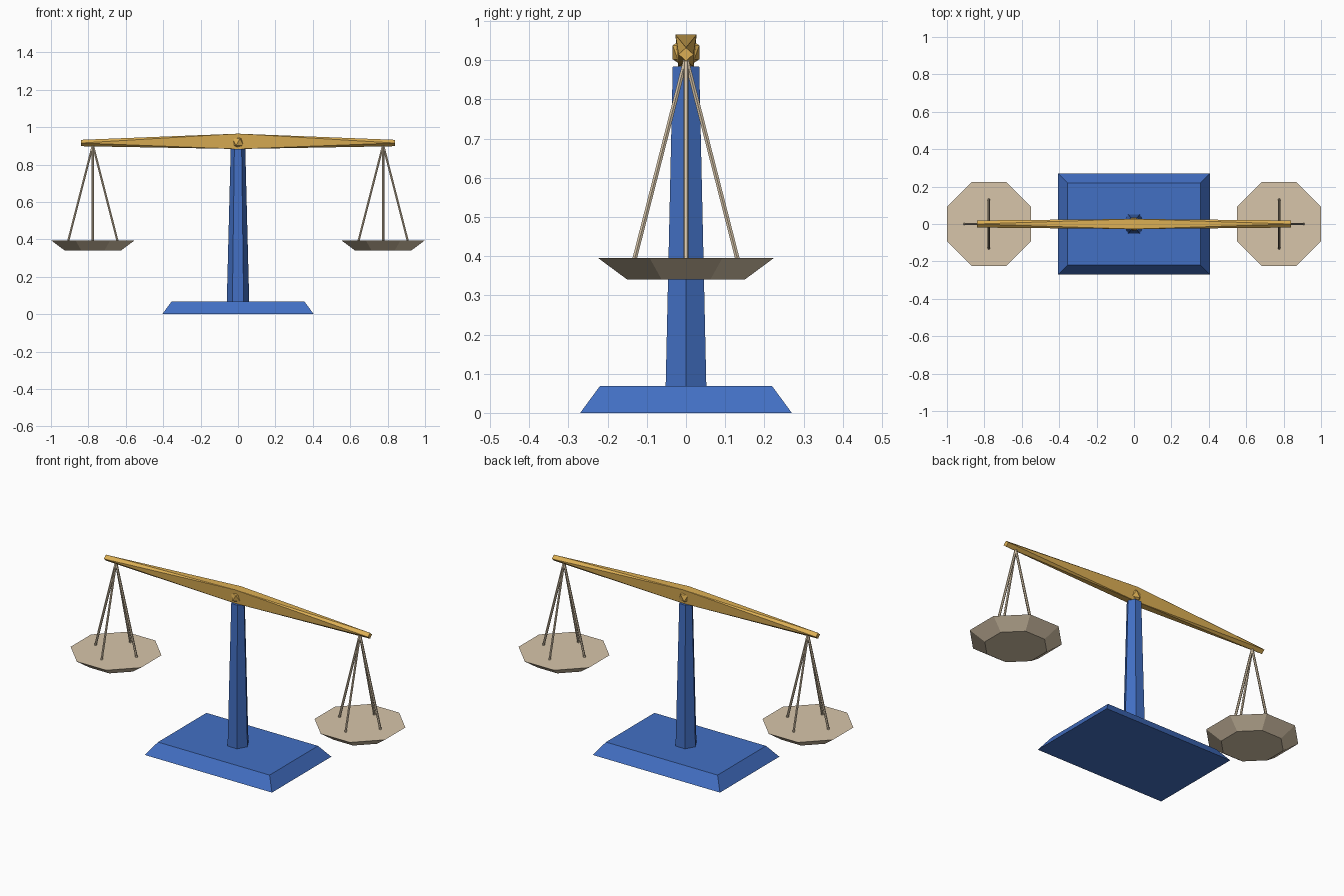
import bpy, bmesh, math
from mathutils import Vector

if "Cube" in bpy.data.objects:
    bpy.data.objects.remove(bpy.data.objects["Cube"])


def material(name, color):
    m = bpy.data.materials.new(name)
    m.diffuse_color = (*color, 1)
    m.use_nodes = True
    m.node_tree.nodes["Principled BSDF"].inputs["Base Color"].default_value = m.diffuse_color
    return m


BLUE = material("blue_paint", (0.055, 0.16, 0.55))
BRASS = material("brass", (0.72, 0.43, 0.09))
TAN = material("tan_metal", (0.68, 0.56, 0.40))


def loft(name, rings, mat):
    """Bridge rings of equal point count and cap both ends."""
    bm = bmesh.new()
    rows = [[bm.verts.new(p) for p in ring] for ring in rings]
    n = len(rows[0])
    for a, b in zip(rows, rows[1:]):
        for i in range(n):
            j = (i + 1) % n
            bm.faces.new((a[i], a[j], b[j], b[i]))
    bm.faces.new(rows[0][::-1])
    bm.faces.new(rows[-1])
    return finish(name, bm, mat)


def finish(name, bm, mat):
    bmesh.ops.recalc_face_normals(bm, faces=bm.faces[:])
    me = bpy.data.meshes.new(name)
    bm.to_mesh(me)
    bm.free()
    me.materials.append(mat)
    ob = bpy.data.objects.new(name, me)
    bpy.context.collection.objects.link(ob)
    return ob


def polygon(n, r, z, x=0, turn=0):
    angles = [math.tau * i / n + turn for i in range(n)]
    return [(x + r * math.cos(a), r * math.sin(a), z) for a in angles]


def rectangle(hx, hy, z):
    return [(-hx, -hy, z), (hx, -hy, z), (hx, hy, z), (-hx, hy, z)]


def rod(name, p, q, r, mat, sides=6):
    p, q = Vector(p), Vector(q)
    rot = (q - p).to_track_quat('Z', 'Y')
    ring = [rot @ Vector(v) for v in polygon(sides, r, 0)]
    return loft(name, [[p + v for v in ring], [q + v for v in ring]], mat)


# Base and hexagonal post
loft("base", [rectangle(0.405, 0.27, 0), rectangle(0.355, 0.22, 0.068)], BLUE)
loft("post", [polygon(6, 0.06, 0.066), polygon(6, 0.039, 0.884)], BLUE)

# Beam: deep centre section tapering to small diamond ends
bm = bmesh.new()
mid = [bm.verts.new((0, y, z)) for y, z in
       ((0.027, 0.965), (-0.027, 0.965), (-0.02, 0.883), (0.02, 0.883))]
for s in (-1, 1):
    end = [bm.verts.new((s * 0.84, y, z)) for y, z in
           ((0, 0.932), (-0.019, 0.915), (0, 0.898), (0.019, 0.915))]
    for i in range(4):
        j = (i + 1) % 4
        bm.faces.new((mid[i], mid[j], end[i]))
        bm.faces.new((mid[j], end[j], end[i]))
    bm.faces.new(end)
finish("beam", bm, BRASS)

# Pivot ball poking out of both beam faces
bm = bmesh.new()
bmesh.ops.create_icosphere(bm, subdivisions=1, radius=0.04)
bmesh.ops.translate(bm, verts=bm.verts[:], vec=(0, 0, 0.92))
finish("pivot", bm, BRASS)

# Pans with four hanging rods each
octagon = 1 / math.cos(math.pi / 8)
for side, x in (("left", -0.776), ("right", 0.776)):
    turn = math.pi / 8
    loft(side + "_pan", [polygon(8, 0.151 * octagon, 0.341, x, turn),
                         polygon(8, 0.224 * octagon, 0.395, x, turn)], TAN)
    for i, (px, py, pz) in enumerate(polygon(4, 0.132, 0.39, x)):
        rod(f"{side}_rod_{i + 1}", (x, 0, 0.905), (px, py, pz), 0.0065, TAN)
